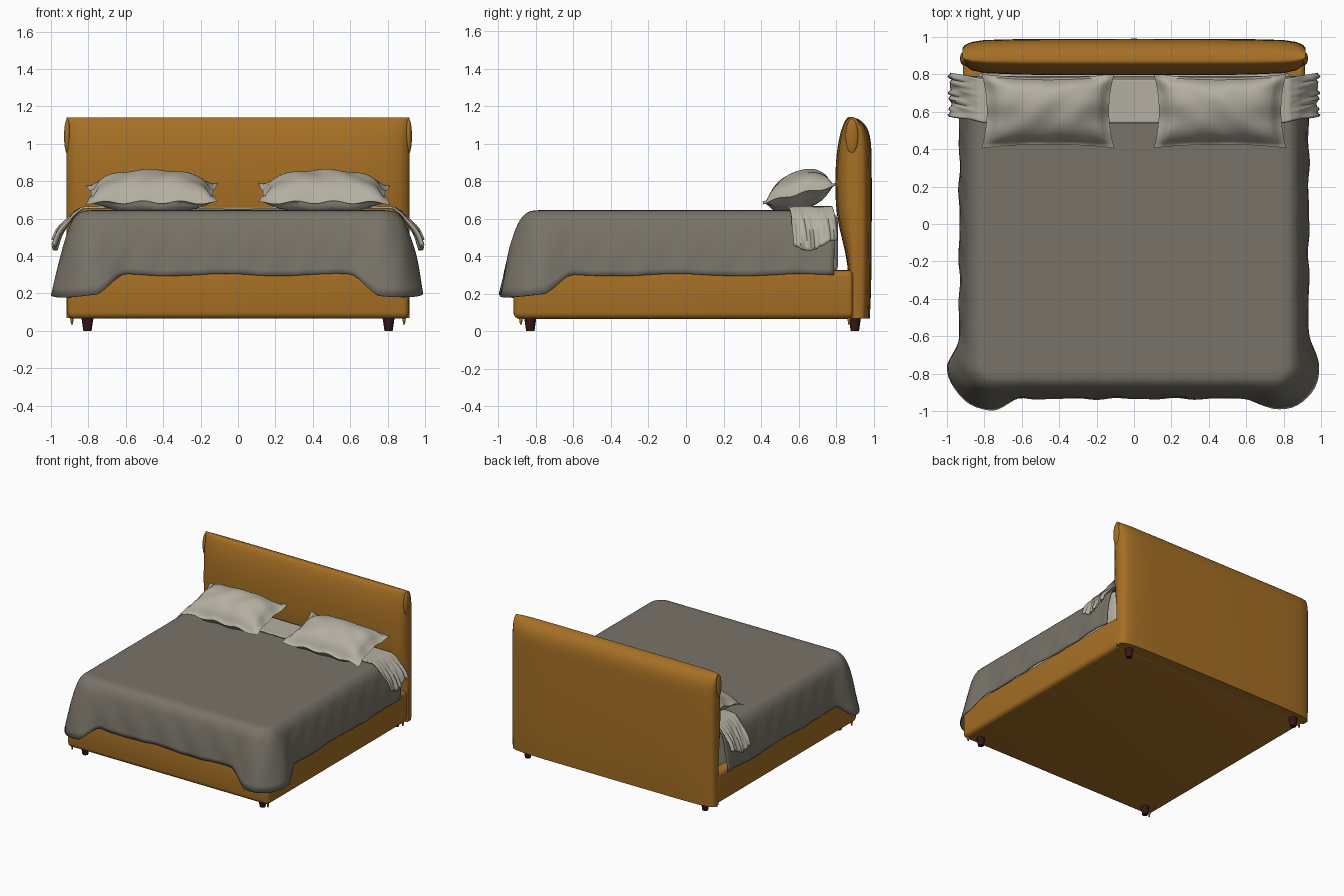
import bpy, bmesh, math
from mathutils import Vector

if "Cube" in bpy.data.objects:
    bpy.data.objects.remove(bpy.data.objects["Cube"])


def material(name, rgb):
    m = bpy.data.materials.new(name)
    m.use_nodes = True
    m.diffuse_color = (*rgb, 1)
    m.node_tree.nodes["Principled BSDF"].inputs["Base Color"].default_value = (*rgb, 1)
    return m


UPHOLSTERY = material("mustard upholstery", (0.38, 0.16, 0.018))
BLANKET = material("grey blanket", (0.19, 0.172, 0.138))
LINEN = material("pale linen", (0.46, 0.43, 0.36))
WOOD = material("dark wood", (0.035, 0.009, 0.009))


def finish(bm, name, mat, angle=50):
    bmesh.ops.recalc_face_normals(bm, faces=bm.faces)
    mesh = bpy.data.meshes.new(name)
    bm.to_mesh(mesh)
    bm.free()
    ob = bpy.data.objects.new(name, mesh)
    bpy.context.collection.objects.link(ob)
    mesh.materials.append(mat)
    bpy.ops.object.select_all(action='DESELECT')
    bpy.context.view_layer.objects.active = ob
    ob.select_set(True)
    bpy.ops.object.shade_smooth_by_angle(angle=math.radians(angle))
    return ob


def loft(rows, closed=False, caps=False):
    """Skin a list of equally long point rows."""
    bm = bmesh.new()
    vs = [[bm.verts.new(p) for p in row] for row in rows]
    n = len(rows[0])
    for a, b in zip(vs, vs[1:]):
        for i in range(n if closed else n - 1):
            j = (i + 1) % n
            bm.faces.new((a[i], a[j], b[j], b[i]))
    if caps:
        bm.faces.new(vs[0])
        bm.faces.new(vs[-1])
    return bm


def smooth_curve(pts, steps=4):
    """Catmull-Rom through a few 2D points."""
    p = [Vector(q) for q in pts]
    p = [2 * p[0] - p[1]] + p + [2 * p[-1] - p[-2]]
    out = []
    for a, b, c, d in zip(p, p[1:], p[2:], p[3:]):
        for k in range(steps):
            t = k / steps
            out.append(0.5 * (2 * b + (c - a) * t + (2 * a - 5 * b + 4 * c - d) * t * t
                              + (3 * b - a - 3 * c + d) * t ** 3))
    return out + [p[-2]]


def rounded_box(name, lo, hi, radius, mat):
    lo, hi = Vector(lo), Vector(hi)
    bm = bmesh.new()
    bmesh.ops.create_cube(bm, size=1)
    for v in bm.verts:
        v.co = [(lo[i] + hi[i]) / 2 + v.co[i] * (hi[i] - lo[i]) for i in range(3)]
    bmesh.ops.bevel(bm, geom=bm.edges[:], offset=radius, segments=4, profile=0.5, affect='EDGES')
    return finish(bm, name, mat)


# Upholstered base and mattress core
rounded_box("bed_base", (-0.915, -0.92, 0.065), (0.915, 0.9, 0.325), 0.035, UPHOLSTERY)
rounded_box("mattress", (-0.85, -0.8, 0.3), (0.85, 0.81, 0.635), 0.05, LINEN)

# Headboard: cushion section lofted across the width, pinched at the ends
section = smooth_curve([(0.865, 0.068), (0.86, 0.35), (0.805, 0.62), (0.797, 0.85), (0.815, 1.02),
                        (0.85, 1.125), (0.885, 1.14), (0.94, 1.115), (0.98, 1.04), (0.99, 0.85),
                        (0.988, 0.3), (0.98, 0.068)])
stations = [(0, 1), (0.6, 0.98), (0.8, 0.9), (0.87, 0.74), (0.905, 0.5), (0.918, 0.25)]
stations = [(-x, f) for x, f in stations[:0:-1]] + stations
rows = []
for x, f in stations:
    row = []
    for y, z in section:
        pinch = f if y < 0.9 else 1 - (1 - f) * 0.75
        row.append((x, 0.9 + (y - 0.9) * pinch, z))
    rows.append(row)
finish(loft(rows, closed=True, caps=True), "headboard", UPHOLSTERY)

# Folded fabric ears at the headboard's upper corners, zip ends and legs
for side, label in ((1, "left"), (-1, "right")):
    bm = bmesh.new()
    bmesh.ops.create_uvsphere(bm, u_segments=16, v_segments=10, radius=1)
    for v in bm.verts:
        v.co = (side * 0.912 + v.co.x * 0.018, 0.885 + v.co.y * 0.035, 1.04 + v.co.z * 0.095)
    finish(bm, f"headboard_ear_{label}", UPHOLSTERY)
    for y, end in ((-0.83, "front"), (0.9, "rear")):
        bm = bmesh.new()
        bmesh.ops.create_cone(bm, cap_ends=True, segments=20, radius1=0.022, radius2=0.033, depth=0.075)
        bmesh.ops.translate(bm, verts=bm.verts, vec=(side * 0.805, y, 0.0375))
        finish(bm, f"leg_{end}_{label}", WOOD, 30)
        bm = bmesh.new()
        bmesh.ops.create_cone(bm, cap_ends=True, segments=8, radius1=0.005, radius2=0.012, depth=0.05)
        tab_y = -0.88 if end == "front" else 0.87
        bmesh.ops.translate(bm, verts=bm.verts, vec=(side * 0.888, tab_y, 0.06))
        finish(bm, f"zip_end_{end}_{label}", UPHOLSTERY)

# Blanket: half outline of the mattress top as (position, outward direction)
W, F, R = 0.80, 0.80, 0.05
half = [(Vector((W, 0.79 - (0.79 + F - R) * i / 50)), Vector((1, 0))) for i in range(50)]
for i in range(13):
    a = math.radians(90 * i / 12)
    n = Vector((math.cos(a), -math.sin(a)))
    half.append((Vector((W - R, R - F)) + n * R, n))
half += [(Vector(((W - R) * (1 - i / 28), -F)), Vector((0, -1))) for i in range(1, 29)]
outline = half + [(Vector((-p.x, p.y)), Vector((-n.x, n.y))) for p, n in half[-2::-1]]
drape = smooth_curve([(-0.06, 0.645), (0, 0.644), (0.045, 0.632), (0.082, 0.59), (0.104, 0.52),
                      (0.122, 0.42), (0.135, 0.3)])
rows = []
for off, z in drape:
    d = min(1, max(0, (0.645 - z) / 0.345))
    row = []
    for k, (p, n) in enumerate(outline):
        s = k * 0.032
        gap = (p - Vector((math.copysign(W - 0.015, p.x), 0.015 - F))).length
        corner = max(0, 1 - (gap / 0.19) ** 2) ** 2
        fold = math.sin(19 * s + 5 * d) * 0.5 + math.sin(31 * s - 7 * d) * 0.3
        out = off + d * (1 - 0.5 * d) * 0.014 * fold + 0.065 * corner * d ** 1.3
        q = p + n * out
        hem = d * d * (0.006 * math.sin(9 * s) - 0.115 * corner)
        row.append((q.x, q.y, z + hem))
    rows.append(row)
bm = loft(rows)
bm.verts.ensure_lookup_table()
bm.faces.new(bm.verts[:len(outline)])
blanket = finish(bm, "blanket", BLANKET, 60)
cloth = blanket.modifiers.new("thickness", 'SOLIDIFY')
cloth.thickness = 0.008

# Turned-down sheet: strip across the bed with crumpled ends hanging down
side_path = smooth_curve([(0, 0.662), (0.4, 0.664), (0.78, 0.666), (0.85, 0.65), (0.9, 0.6),
                          (0.95, 0.53), (0.975, 0.46)])
path = [Vector((-p.x, p.y)) for p in side_path[:0:-1]] + side_path
rows = []
for j in range(25):
    t = j / 24
    row = []
    for x, z in path:
        d = max(0, (abs(x) - 0.8) / 0.18)
        crumple = d * (0.016 * math.sin(17 * t + 2 * d) + 0.008 * math.sin(31 * t - 5 * d))
        y = 0.54 + 0.235 * t + d * (0.045 - 0.01 * t)
        row.append((x + math.copysign(crumple, x), y, z - d * d * 0.03 * math.sin(5 * t)))
    rows.append(row)
sheet = finish(loft(rows), "folded_sheet", LINEN, 60)
cloth = sheet.modifiers.new("thickness", 'SOLIDIFY')
cloth.thickness = 0.012

# Pillows: puffed pinched grids with a thin flange, leaning on the headboard
N = 32
for side, label in ((1, "left"), (-1, "right")):
    bm = bmesh.new()
    for top in (1, -1):
        grid = []
        for i in range(N + 1):
            line = []
            for j in range(N + 1):
                u, v = 2 * i / N - 1, 2 * j / N - 1
                x = 0.355 * u * (1 - 0.08 * (1 - v * v))
                y = 0.198 * v * (1 - 0.1 * (1 - u * u))
                iu, iv = min(1, abs(u) / 0.94), min(1, abs(v) / 0.9)
                puff = ((1 - iu ** 2.6) * (1 - iv ** 2.2)) ** 0.5
                ripple = 0.006 * math.sin(9 * u + 4 * v) * (1 - u * u) * (1 - v * v)
                h = top * 0.004 * (1 - max(abs(u), abs(v)) ** 8) + (0.115 if top > 0 else -0.085) * puff
                wave = 0.008 * math.sin(11 * u) * v * v + 0.006 * math.sin(8 * v) * u * u
                z = 0.733 + 0.045 * v + h + ripple * (top > 0) + wave
                line.append(bm.verts.new((side * (0.46 + x), 0.604 + y, z)))
            grid.append(line)
        for a, b in zip(grid, grid[1:]):
            for j in range(N):
                bm.faces.new((a[j], b[j], b[j + 1], a[j + 1]))
    bmesh.ops.remove_doubles(bm, verts=bm.verts, dist=0.0005)
    finish(bm, f"pillow_{label}", LINEN, 60)
